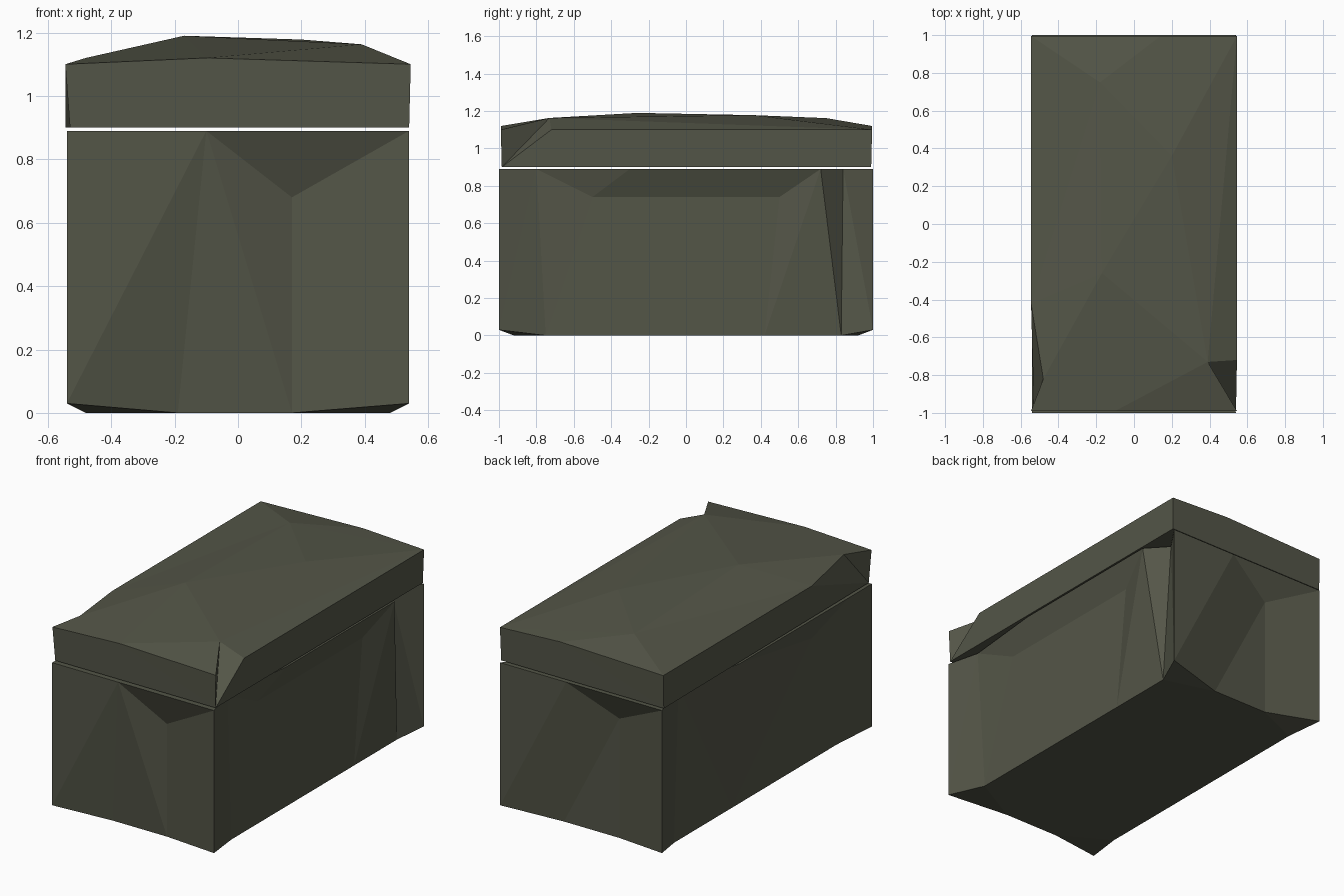
import bpy, bmesh

if "Cube" in bpy.data.objects:
    bpy.data.objects.remove(bpy.data.objects["Cube"])

stone = bpy.data.materials.new("dark_olive_stone")
stone.diffuse_color = (0.088, 0.092, 0.064, 1)
stone.use_nodes = True
stone.node_tree.nodes["Principled BSDF"].inputs["Base Color"].default_value = stone.diffuse_color


def add_faces(bm, pts, faces):
    """Make faces whose corners are letters naming points."""
    v = {k: bm.verts.new(p) for k, p in pts.items()}
    for f in faces.split():
        bm.faces.new([v[c] for c in f])


def finish(bm, name):
    bmesh.ops.remove_doubles(bm, verts=bm.verts, dist=0.001)
    bmesh.ops.holes_fill(bm, edges=bm.edges, sides=0)
    bmesh.ops.triangulate(bm, faces=[f for f in bm.faces if len(f.verts) > 3])
    bmesh.ops.recalc_face_normals(bm, faces=bm.faces)
    me = bpy.data.meshes.new(name)
    bm.to_mesh(me)
    bm.free()
    me.materials.append(stone)
    bpy.context.collection.objects.link(bpy.data.objects.new(name, me))


# Chest: four chipped walls, each point is (along wall, height, carved depth)
W, L, TOP = 0.54, 1.0, 0.89
front = dict(a=(-W, TOP, 0), b=(-W, .03, 0), c=(-.19, 0, .08), d=(.17, 0, .08),
             e=(W, .03, 0), f=(W, TOP, 0), g=(-.1, TOP, 0), h=(.17, .68, .08))
back = dict(a=(-W, TOP, 0), b=(-W, .03, 0), c=(-.2, 0, .08), d=(.17, 0, .08),
            e=(W, .03, 0), f=(W, TOP, 0), g=(.1, TOP, 0), h=(-.2, .72, .08))
right = dict(a=(-L, TOP, 0), b=(-L, .03, 0), c=(-.75, 0, .06), d=(.42, 0, .06),
             e=(.83, 0, .06), f=(L, .03, 0), g=(L, TOP, 0), h=(.84, TOP, .11),
             i=(.72, TOP, 0), j=(.26, TOP, 0), k=(-.3, TOP, 0),
             l=(-.8, TOP, .05), m=(-.5, .74, .06), n=(.5, .74, .06))
left = dict(a=(-L, TOP, 0), b=(-L, .03, 0), c=(-.75, 0, .06), d=(.25, 0, .06),
            e=(.8, 0, .06), f=(L, .03, 0), g=(L, TOP, 0), h=(.7, TOP, .1),
            i=(.26, TOP, 0), k=(-.78, TOP, 0), m=(-.5, .74, .05))
walls = [
    (front, lambda u, z, d: (u, d - L, z), "abg bcg cdg dhg ghf hde hef"),
    (back, lambda u, z, d: (u, L - d, z), "abh ahg bch cdh dgh deg efg"),
    (right, lambda u, z, d: (W - d, u, z),
     "abl bcl cml cdm dnm lmk kmn knj jni ndi dei ieh hef hfg"),
    (left, lambda u, z, d: (d - W, u, z),
     "abk bck ckm kmi cdm dim idh deh efh hfg"),
]
bm = bmesh.new()
for pts, place, faces in walls:
    add_faces(bm, {k: place(*p) for k, p in pts.items()}, faces)
finish(bm, "chest")

# Lid: slab with an uneven raised top and two broken front corners
lid = dict(
    A=(-.53, -.985, .9), B=(.54, -.985, .9), C=(.54, .99, .9), D=(-.545, .99, .9),
    a=(-.545, -.99, 1.1), b=(.545, -.99, 1.1), c=(.545, .995, 1.1), d=(-.545, .995, 1.1),
    m=(-.1, -.99, 1.12), n=(.14, .995, 1.12), r=(.545, -.72, 1.1),
    l=(-.545, -.42, 1.1), k=(-.48, -.82, 1.12),
    p=(-.17, -.26, 1.19), q=(.2, .36, 1.178), s=(-.18, .75, 1.162), t=(.39, -.73, 1.163))
bm = bmesh.new()
add_faces(bm, lid,
          "amp apk kpl lps lsd dsn nsc scq spq pqt qct crt ptm mtb btB Btr "
          "BrcC CcndD DdlA Alk Aka AambB DABC")
finish(bm, "lid")
